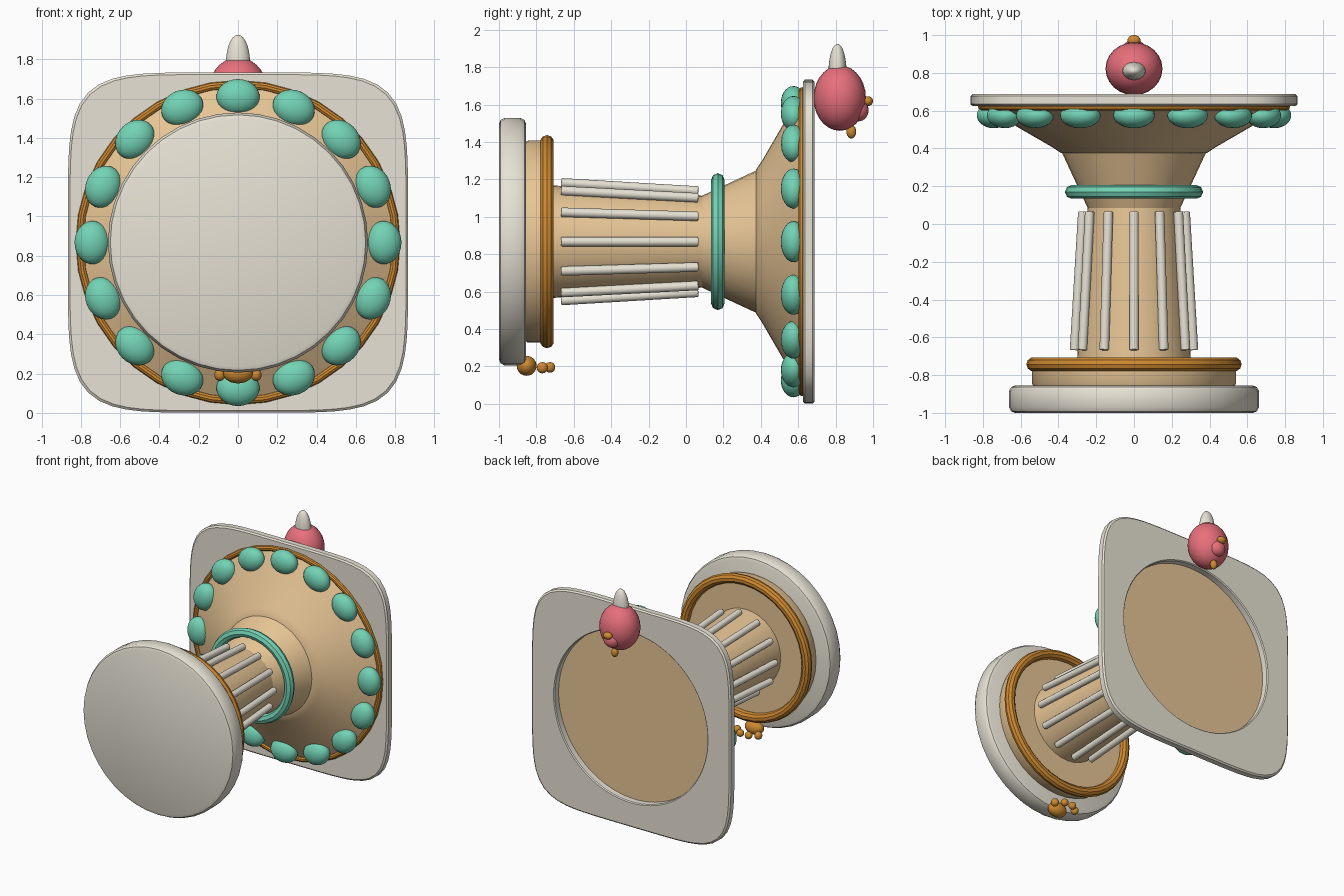
import bpy, bmesh, math
from mathutils import Vector

if "Cube" in bpy.data.objects:
    bpy.data.objects.remove(bpy.data.objects["Cube"])

ZC = 0.867  # height of the lying column axis


def material(name, rgb):
    m = bpy.data.materials.new(name)
    m.diffuse_color = (*rgb, 1)
    m.use_nodes = True
    m.node_tree.nodes["Principled BSDF"].inputs["Base Color"].default_value = m.diffuse_color
    return m


CREAM = material("cream", (0.80, 0.76, 0.66))
TAN = material("tan", (0.80, 0.56, 0.30))
ORANGE = material("orange", (0.62, 0.25, 0.03))
TEAL = material("teal", (0.17, 0.65, 0.46))
PINK = material("pink", (0.80, 0.16, 0.20))


def finish(ob, name, mat):
    ob.name = name
    ob.data.materials.append(mat)
    bpy.ops.object.select_all(action='DESELECT')
    ob.select_set(True)
    bpy.context.view_layer.objects.active = ob
    bpy.ops.object.shade_smooth_by_angle(angle=math.radians(35))
    return ob


def lathe(name, profile, mat, seg=32, closed=False, scale=None):
    """Turn (radius, y) points around the y axis; scale(radius, angle) reshapes the outline."""
    bm = bmesh.new()
    rings = []
    for r, y in profile:
        ring = []
        for i in range(seg):
            a = 2 * math.pi * i / seg
            rr = scale(r, a) if scale else r
            ring.append(bm.verts.new((rr * math.sin(a), y, ZC + rr * math.cos(a))))
        rings.append(ring)
    pairs = list(zip(rings, rings[1:]))
    if closed:
        pairs.append((rings[-1], rings[0]))
    else:
        bm.faces.new(rings[0])
        bm.faces.new(rings[-1])
    for p, q in pairs:
        for i in range(seg):
            j = (i + 1) % seg
            bm.faces.new((p[i], p[j], q[j], q[i]))
    bmesh.ops.recalc_face_normals(bm, faces=bm.faces[:])
    me = bpy.data.meshes.new(name)
    bm.to_mesh(me)
    bm.free()
    ob = bpy.data.objects.new(name, me)
    bpy.context.collection.objects.link(ob)
    return finish(ob, name, mat)


def ring(name, y, major, minor, mat, seg=36, sides=10):
    bpy.ops.mesh.primitive_torus_add(location=(0, y, ZC), rotation=(math.pi / 2, 0, 0),
                                     major_radius=major, minor_radius=minor,
                                     major_segments=seg, minor_segments=sides)
    return finish(bpy.context.object, name, mat)


def ball(name, loc, size, mat, turn=0.0):
    bpy.ops.mesh.primitive_uv_sphere_add(segments=24, ring_count=14, radius=1,
                                         location=loc, rotation=(0, turn, 0))
    ob = bpy.context.object
    ob.scale = size
    return finish(ob, name, mat)


# round foot and step
lathe("base_disc", [(0.63, -1.0), (0.65, -0.992), (0.662, -0.97), (0.662, -0.885),
                    (0.65, -0.863), (0.63, -0.855)], CREAM, 40)
lathe("base_step", [(0.525, -0.87), (0.54, -0.845), (0.54, -0.76), (0.525, -0.745)], TAN, 40)
ring("base_ring", -0.743, 0.533, 0.037, ORANGE)

# shaft, flared neck and bowl
lathe("shaft", [(0.305, -0.77), (0.243, 0.12)], TAN)
lathe("neck", [(0.243, 0.08), (0.385, 0.385)], TAN)
lathe("bowl", [(0.385, 0.375), (0.43, 0.405), (0.62, 0.515), (0.80, 0.622), (0.79, 0.634)], TAN, 40)
ring("neck_ring", 0.17, 0.33, 0.036, TEAL, sides=8)
ring("bowl_rim", 0.622, 0.805, 0.021, ORANGE)

# fluting rods around the shaft
for i in range(12):
    a = 2 * math.pi * i / 12
    d = Vector((math.sin(a), 0, math.cos(a)))
    p = d * 0.315 + Vector((0, -0.668, ZC))
    q = d * 0.271 + Vector((0, 0.066, ZC))
    bpy.ops.mesh.primitive_cylinder_add(vertices=12, radius=0.025, depth=(q - p).length,
                                        location=(p + q) / 2)
    rod = bpy.context.object
    rod.rotation_euler = (q - p).to_track_quat('Z', 'Y').to_euler()
    bev = rod.modifiers.new("soft_ends", 'BEVEL')
    bev.width, bev.segments = 0.006, 2
    finish(rod, f"rod_{i + 1}", CREAM)

# beads around the bowl
for i in range(16):
    a = 2 * math.pi * i / 16
    ball(f"bead_{i + 1}", (0.742 * math.sin(a), 0.575, ZC + 0.742 * math.cos(a)),
         (0.11, 0.068, 0.09), TEAL, a)


# soft square plate with a round opening
def squircle(r, a):
    if r < 0.7:
        return r
    n = 5.5
    return r / (abs(math.sin(a)) ** n + abs(math.cos(a)) ** n) ** (1 / n)


lathe("square_plate", [(0.665, 0.625), (0.665, 0.68), (0.672, 0.687), (0.855, 0.687),
                       (0.866, 0.677), (0.866, 0.635), (0.855, 0.625)],
      CREAM, 96, True, squircle)

# round figure on the top edge
ball("figure_body", (0, 0.822, 1.635), (0.151, 0.14, 0.175), PINK)
ball("figure_horn", (0, 0.81, 1.775), (0.062, 0.048, 0.15), CREAM)
ball("figure_face", (0, 0.922, 1.57), (0.062, 0.054, 0.06), PINK)
ball("figure_beak", (0, 0.972, 1.618), (0.035, 0.028, 0.026), ORANGE)
ball("figure_wattle", (0, 0.884, 1.455), (0.026, 0.026, 0.036), ORANGE)

# paw under the foot
ball("paw_pad", (0, -0.852, 0.203), (0.076, 0.053, 0.053), ORANGE)
for side, s in (("left", -1), ("right", 1)):
    ball(f"paw_outer_toe_{side}", (s * 0.092, -0.768, 0.193), (0.028, 0.03, 0.03), ORANGE)
    ball(f"paw_inner_toe_{side}", (s * 0.036, -0.727, 0.195), (0.028, 0.028, 0.028), ORANGE)
